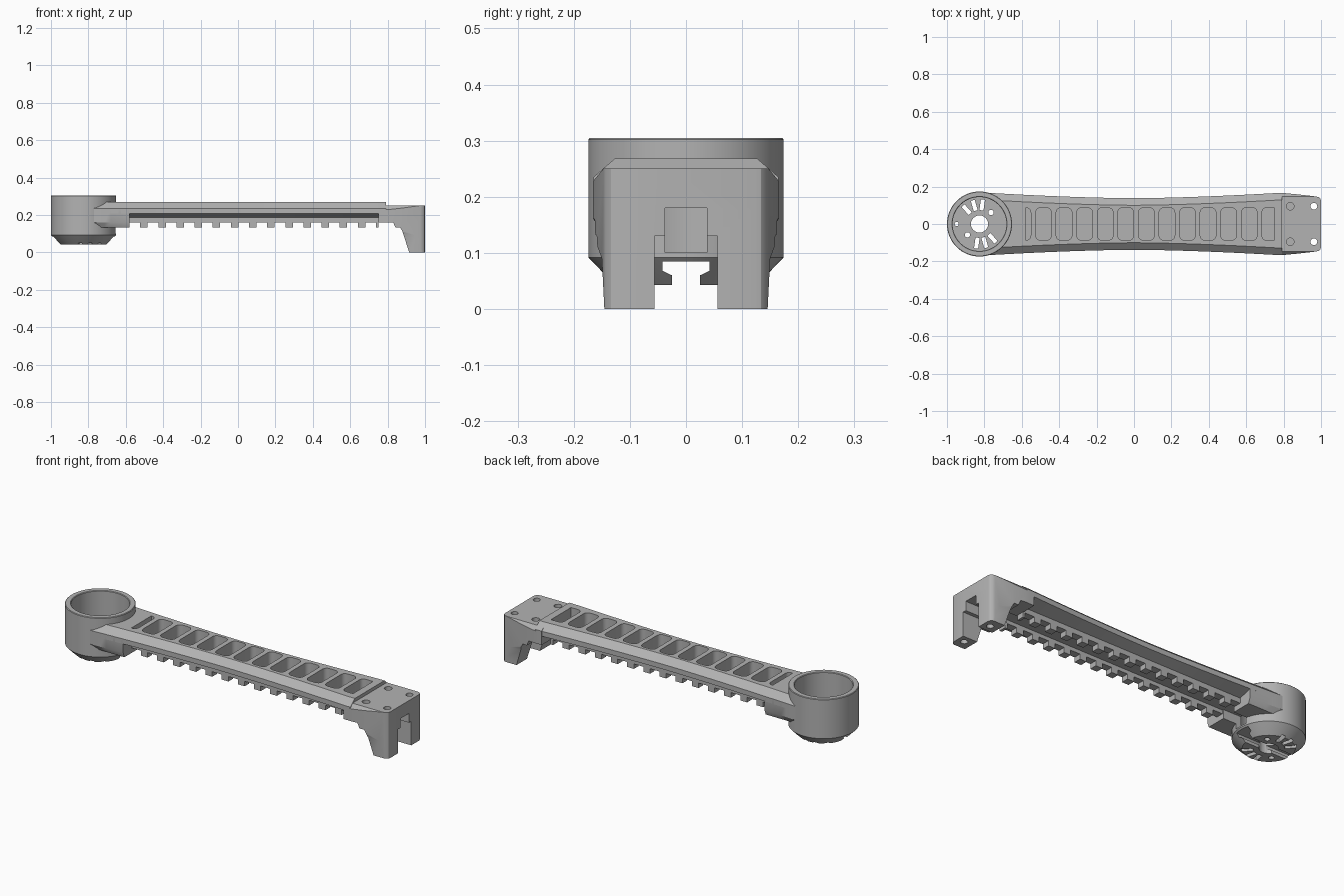
import bpy, bmesh, math
from mathutils import Matrix

if "Cube" in bpy.data.objects:
    bpy.data.objects.remove(bpy.data.objects["Cube"])

grey = bpy.data.materials.new("mid grey")
grey.diffuse_color = (0.45, 0.45, 0.45, 1)
grey.use_nodes = True
grey.node_tree.nodes["Principled BSDF"].inputs["Base Color"].default_value = grey.diffuse_color
CX = -0.826  # centre of the motor cup


def finish(name, bm):
    bmesh.ops.recalc_face_normals(bm, faces=bm.faces)
    me = bpy.data.meshes.new(name)
    bm.to_mesh(me)
    bm.free()
    me.materials.append(grey)
    ob = bpy.data.objects.new(name, me)
    bpy.context.collection.objects.link(ob)
    return ob


def loft(bm, rings):
    """Skin closed rings of points and cap both ends."""
    rows = [[bm.verts.new(p) for p in r] for r in rings]
    n = len(rows[0])
    for a, b in zip(rows, rows[1:]):
        for i in range(n):
            bm.faces.new((a[i], a[(i + 1) % n], b[(i + 1) % n], b[i]))
    bm.faces.new(rows[0])
    bm.faces.new(rows[-1][::-1])


def prism(bm, pts, axis, lo, hi):
    put = {"x": lambda p, t: (t, p[0], p[1]),
           "y": lambda p, t: (p[0], t, p[1]),
           "z": lambda p, t: (p[0], p[1], t)}[axis]
    loft(bm, [[put(p, t) for p in pts] for t in (lo, hi)])


def box(bm, x0, x1, y0, y1, z0, z1):
    prism(bm, [(x0, y0), (x1, y0), (x1, y1), (x0, y1)], "z", z0, z1)


def circle(x, y, r, n=24):
    return [(x + r * math.cos(2 * math.pi * i / n), y + r * math.sin(2 * math.pi * i / n)) for i in range(n)]


def rounded(x, y, hx, hy, r, n=4):
    pts = []
    for q, (sx, sy) in enumerate(((1, 1), (-1, 1), (-1, -1), (1, -1))):
        for i in range(n + 1):
            a = math.pi / 2 * (q + i / n)
            pts.append((x + sx * (hx - r) + r * math.cos(a), y + sy * (hy - r) + r * math.sin(a)))
    return pts


def mirror_y(half):
    return half + [(-y, z) for y, z in reversed(half)]


def boolean(ob, bm, op="DIFFERENCE"):
    cutter = finish("cutter", bm)
    cutter.hide_render = True
    m = ob.modifiers.new("cut", "BOOLEAN")
    m.operation, m.object, m.solver = op, cutter, "EXACT"
    bpy.context.view_layer.objects.active = ob
    bpy.ops.object.modifier_apply(modifier=m.name)
    bpy.data.objects.remove(cutter)


def smooth(ob):
    bpy.ops.object.select_all(action="DESELECT")
    ob.select_set(True)
    bpy.context.view_layer.objects.active = ob
    bpy.ops.object.shade_smooth_by_angle(angle=math.radians(30))


def half_width(x):
    return 0.138 + 0.027 * min(1, abs(x) / 0.75) ** 1.6


def lofted_arm(name, x0, x1, steps, lower):
    """Waisted beam with chamfered top; lower lists the underside points."""
    bm = bmesh.new()
    rings = []
    for i in range(steps + 1):
        x = x0 + (x1 - x0) * i / steps
        w = half_width(x)
        half = [(w - 0.038, 0.268), (w, 0.235)] + [(w if y is None else y, z) for y, z in lower]
        rings.append([(x, y, z) for y, z in mirror_y(half)])
    loft(bm, rings)
    return finish(name, bm)


# Arm beam, with an open cable channel underneath
arm = lofted_arm("arm_beam", -0.78, 0.79, 32,
                 [(None, 0.208), (0.085, 0.187), (0.085, 0.16), (0.045, 0.16), (0.045, 0.18)])
bm = bmesh.new()
for i in range(13):  # lightening pockets
    prism(bm, rounded(-0.594 + 0.11 * i, 0, 0.042, 0.086, 0.024), "z", 0.194, 0.35)
boolean(arm, bm)

# Thicker ends of the beam
root = lofted_arm("arm_root", -0.78, -0.58, 6, [(None, 0.16), (0.145, 0.132)])
tail = lofted_arm("arm_tail", 0.75, 0.789, 2, [(None, 0.16)])
for ob, z in ((root, 0.09), (tail, 0.1)):
    bm = bmesh.new()
    box(bm, -0.9, 0.9, -0.038, 0.038, z, 0.18)
    boolean(ob, bm)
for ob in (arm, root):  # clear the inside of the cup
    bm = bmesh.new()
    prism(bm, circle(CX, 0, 0.146, 64), "z", 0.05, 0.4)
    boolean(ob, bm)

# Two rows of clip teeth along the channel
bm = bmesh.new()
for i in range(14):
    x = -0.503 + 0.097 * i
    for s in (-1, 1):
        box(bm, x - 0.02, min(x + 0.02, 0.752), s * 0.045, s * 0.085, 0.133, 0.165)
finish("clip_teeth", bm)

# Motor cup turned from a profile
bm = bmesh.new()
profile = [(0.0, 0.043), (0.125, 0.043), (0.15, 0.067), (0.174, 0.092), (0.174, 0.302),
           (0.171, 0.305), (0.147, 0.305), (0.144, 0.302), (0.144, 0.1), (0.0, 0.1)]
vs = [bm.verts.new((CX + r, 0, z)) for r, z in profile]
es = [bm.edges.new(p) for p in zip(vs, vs[1:])]
bmesh.ops.spin(bm, geom=vs + es, cent=(CX, 0, 0), axis=(0, 0, 1), angle=2 * math.pi, steps=64)
bmesh.ops.remove_doubles(bm, verts=bm.verts, dist=1e-5)
cup = finish("motor_cup", bm)

# Slide channel under the cup
bm = bmesh.new()
prism(bm, mirror_y([(0.042, 0.085), (0.042, 0.068), (0.025, 0.06), (0.025, 0.0)]), "x", -1.2, -0.5)
boolean(cup, bm)
# Cable opening into the arm
bm = bmesh.new()
box(bm, -0.75, -0.5, -0.037, 0.037, 0.1005, 0.18)
boolean(cup, bm)
# Floor vents, screw holes and shaft hole
bm = bmesh.new()
for deg in (82, 106, 132, 262, 286, 312):
    before = set(bm.verts)
    prism(bm, rounded(0.103, 0, 0.029, 0.011, 0.004, 2), "z", 0.0, 0.15)
    new = [v for v in bm.verts if v not in before]
    bmesh.ops.transform(bm, verts=new,
                        matrix=Matrix.Translation((CX, 0, 0)) @ Matrix.Rotation(math.radians(deg), 4, "Z"))
for deg, d, r in ((0, 0, 0.046), (45, 0.087, 0.014), (222, 0.087, 0.014), (180, 0.122, 0.011)):
    a = math.radians(deg)
    prism(bm, circle(CX + d * math.cos(a), d * math.sin(a), r), "z", 0.0, 0.15)
boolean(cup, bm)

# End bracket: side profile trimmed by its plan and end outlines
bm = bmesh.new()
prism(bm, [(0.78, 0.25), (0.78, 0.16), (0.83, 0.16), (0.842, 0.132), (0.868, 0.132),
           (0.88, 0.11), (0.915, 0), (1, 0), (1, 0.25)], "y", -0.3, 0.3)
bracket = finish("end_bracket", bm)
bm = bmesh.new()
plan = [(0.7, 0.1655), (0.8, 0.1655), (0.87, 0.159), (0.975, 0.147), (0.988, 0.143), (0.997, 0.134), (1.0, 0.122)]
prism(bm, plan + [(x, -y) for x, y in reversed(plan)], "z", -0.1, 0.4)
boolean(bracket, bm, "INTERSECT")
bm = bmesh.new()
prism(bm, mirror_y([(0.147, 0.26), (0.147, 0.25), (0.1655, 0.228), (0.1655, 0.132),
                    (0.15, 0.09), (0.145, -0.01)]), "x", 0.6, 1.2)
boolean(bracket, bm, "INTERSECT")
# Gap between the legs, with a narrower cable window above
bm = bmesh.new()
prism(bm, mirror_y([(0.037, 0.18), (0.037, 0.13), (0.056, 0.13), (0.056, -0.1)]), "x", 0.6, 1.2)
boolean(bracket, bm)
# Screw holes: the outer pair runs through the legs
bm = bmesh.new()
for s in (-1, 1):
    prism(bm, circle(0.835, s * 0.095, 0.02), "z", 0.175, 0.4)
    prism(bm, circle(0.962, s * 0.095, 0.018), "z", -0.1, 0.4)
boolean(bracket, bm)

for ob in (arm, root, cup, bracket):
    smooth(ob)
